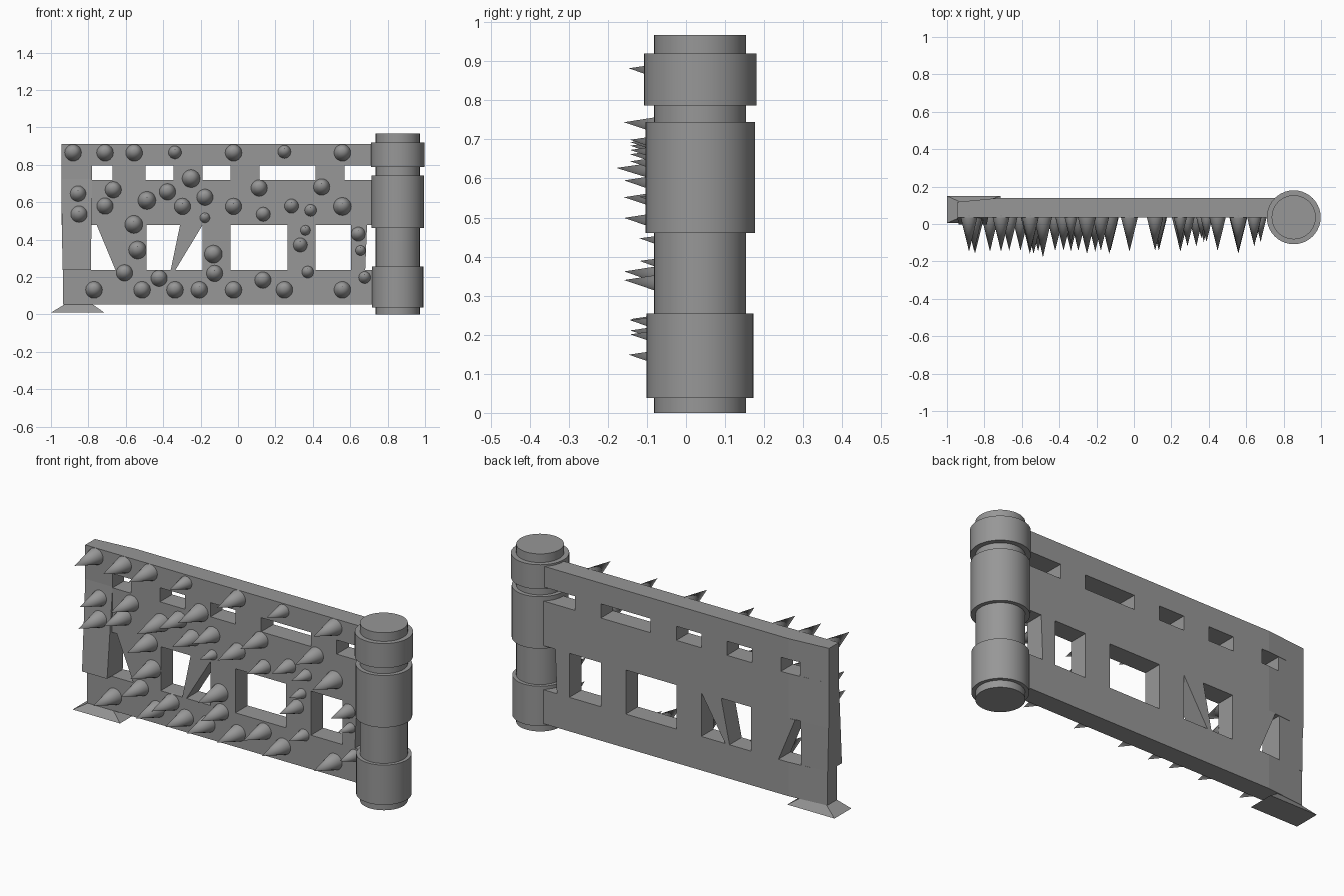
import bpy, bmesh
from mathutils import Vector

if "Cube" in bpy.data.objects:
    bpy.data.objects.remove(bpy.data.objects["Cube"])

FRONT, BACK = 0.035, 0.14
grey = bpy.data.materials.new("dark_grey")
grey.diffuse_color = (0.31, 0.31, 0.31, 1)
grey.use_nodes = True
grey.node_tree.nodes["Principled BSDF"].inputs["Base Color"].default_value = grey.diffuse_color


def finish(bm, name, smooth=False):
    bmesh.ops.recalc_face_normals(bm, faces=bm.faces[:])
    me = bpy.data.meshes.new(name)
    bm.to_mesh(me)
    bm.free()
    me.materials.append(grey)
    ob = bpy.data.objects.new(name, me)
    bpy.context.collection.objects.link(ob)
    if smooth:
        bpy.ops.object.select_all(action='DESELECT')
        ob.select_set(True)
        bpy.context.view_layer.objects.active = ob
        bpy.ops.object.shade_smooth_by_angle(angle=0.6)
    return ob


def loft(name, a, b):
    """Solid between two matching outlines."""
    bm = bmesh.new()
    va, vb = [bm.verts.new(p) for p in a], [bm.verts.new(p) for p in b]
    bm.faces.new(va)
    bm.faces.new(vb[::-1])
    n = len(a)
    for i in range(n):
        j = (i + 1) % n
        bm.faces.new((va[i], va[j], vb[j], vb[i]))
    return finish(bm, name)


def slab(name, outline):
    """Front outline (x, z) given the thickness of the wall."""
    return loft(name, [(x, FRONT, z) for x, z in outline],
                [(x, BACK, z) for x, z in outline])


def plan(name, outline, z0, z1):
    return loft(name, [(x, y, z0) for x, y in outline],
                [(x, y, z1) for x, y in outline])


# Long horizontal boards, thinner at the free end
board = [(-0.945, FRONT), (0.76, FRONT), (0.76, BACK), (-0.715, BACK), (-0.945, 0.118)]
for name, z0, z1 in (("top_rail", 0.797, 0.91), ("middle_panel", 0.477, 0.72)):
    plan(name, board, z0, z1)
plan("bottom_rail", [(max(x, -0.935), y) for x, y in board], 0.052, 0.237)

# Free end post, its lower half leaning forward
end = [(-0.945, FRONT), (-0.78, FRONT), (-0.78, 0.133), (-0.945, 0.118)]
plan("end_post_upper", end, 0.72, 0.797)
loft("end_post_lower", [(x, y, 0.725) for x, y in end],
     [(-0.938, -0.003, 0.237), (-0.787, -0.003, 0.237),
      (-0.787, 0.132, 0.237), (-0.938, 0.118, 0.237)])

# Short blocks between top rail and panel
for x0, x1 in ((-0.67, -0.495), (-0.345, -0.19), (-0.04, 0.115), (0.415, 0.57)):
    slab("upper_block", [(x0, 0.72), (x1, 0.72), (x1, 0.797), (x0, 0.797)])

# Lower posts and broken shards (x at top left, top right, bottom right, bottom left)
for a, b, c, d in ((-0.755, -0.49, -0.49, -0.655), (-0.31, -0.19, -0.335, -0.36),
                   (-0.19, -0.04, -0.04, -0.19), (0.265, 0.415, 0.415, 0.265),
                   (0.605, 0.69, 0.68, 0.605)):
    slab("lower_post", [(d, 0.237), (c, 0.237), (b, 0.477), (a, 0.477)])

# Flared foot under the free end
loft("foot", [(-1, 0.005, 0.01), (-0.715, 0.005, 0.01), (-0.715, 0.15, 0.01), (-1, 0.15, 0.01)],
     [(-0.93, 0.035, 0.052), (-0.775, 0.035, 0.052), (-0.775, 0.13, 0.052), (-0.93, 0.118, 0.052)])

# Hinge column with three collars
for name, r, z0, z1 in (("hinge_core", 0.118, 0, 0.967), ("lower_collar", 0.137, 0.038, 0.255),
                        ("middle_collar", 0.14, 0.461, 0.744), ("top_collar", 0.144, 0.787, 0.92)):
    bm = bmesh.new()
    bmesh.ops.create_cone(bm, cap_ends=True, segments=40, radius1=r, radius2=r, depth=z1 - z0)
    bmesh.ops.translate(bm, verts=bm.verts[:], vec=(0.854, 0.036, (z0 + z1) / 2))
    finish(bm, name, True)

# Spikes: radius -> base centres on the front face
spikes = {
    0.049: [(-0.853, 0.535), (-0.56, 0.482), (-0.49, 0.61), (-0.254, 0.727), (-0.54, 0.345),
            (-0.135, 0.323), (0.555, 0.578)],
    0.045: [(-0.858, 0.645), (-0.714, 0.58), (-0.67, 0.667), (-0.38, 0.656), (-0.3, 0.578),
            (-0.18, 0.627), (-0.027, 0.578), (0.11, 0.676), (0.444, 0.682), (-0.61, 0.223),
            (-0.128, 0.22), (-0.425, 0.194), (0.13, 0.184)],
    0.039: [(0.132, 0.536), (0.283, 0.58), (0.33, 0.372), (0.64, 0.43)],
    0.033: [(0.385, 0.557), (0.37, 0.227), (0.674, 0.198)],
    0.028: [(-0.18, 0.517), (0.357, 0.45), (0.652, 0.342)],
}
spikes[0.046] = ([(x, 0.865) for x in (-0.885, -0.714, -0.558, -0.027, 0.555)]
                 + [(x, 0.132) for x in (-0.773, -0.516, -0.34, -0.21, -0.027, 0.245, 0.555)])
spikes[0.036] = [(-0.34, 0.867), (0.245, 0.87)]
for r, spots in spikes.items():
    for x, z in spots:
        length = 3.95 * r + (0.02 if (x, z) == (-0.49, 0.61) else 0)
        axis = Vector((0, -length - 0.005, 0.017))
        bm = bmesh.new()
        bmesh.ops.create_cone(bm, cap_ends=True, segments=20, radius1=r, radius2=0,
                              depth=axis.length)
        rot = axis.to_track_quat('Z', 'Y').to_matrix()
        bmesh.ops.rotate(bm, verts=bm.verts[:], cent=(0, 0, 0), matrix=rot)
        bmesh.ops.translate(bm, verts=bm.verts[:],
                            vec=Vector((x + 0.003, FRONT + 0.005, z)) + axis / 2)
        bmesh.ops.remove_doubles(bm, verts=bm.verts[:], dist=1e-5)
        finish(bm, "spike", True)
